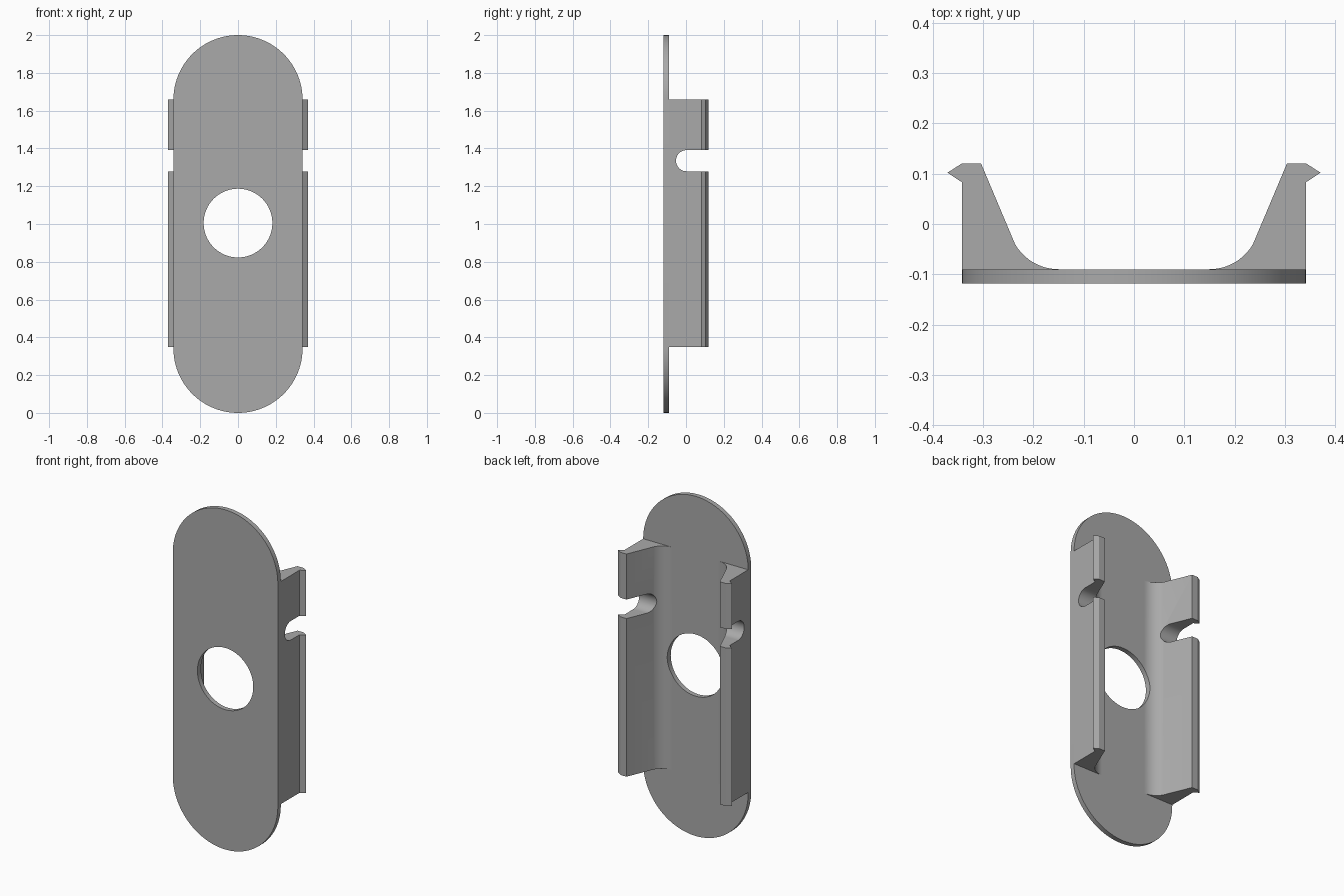
import bpy, bmesh
from math import sin, cos, pi
from mathutils import Vector

default = bpy.data.objects.get("Cube")
if default:
    bpy.data.objects.remove(default, do_unlink=True)

grey = bpy.data.materials.new("plain grey")
grey.use_nodes = True
colour = (0.4, 0.4, 0.4, 1)
grey.diffuse_color = colour
grey.node_tree.nodes["Principled BSDF"].inputs["Base Color"].default_value = colour

HALF_WIDTH, PLATE_FRONT, PLATE_BACK = 0.342, -0.118, -0.09
RAIL_BOTTOM, RAIL_TOP = 0.348, 1.659


def arc(cx, cy, r, start, end, steps):
    """Points along a circular arc, ends included."""
    angles = [start + (end - start) * i / steps for i in range(steps + 1)]
    return [(cx + r * cos(a), cy + r * sin(a)) for a in angles]


def prism(name, profile, place, low, high):
    """Extrude a closed profile; place maps (u, v, depth) to a position."""
    bm = bmesh.new()
    face = bm.faces.new([bm.verts.new(place(u, v, low)) for u, v in profile])
    moved = bmesh.ops.extrude_face_region(bm, geom=[face])["geom"]
    shift = Vector(place(0, 0, high)) - Vector(place(0, 0, low))
    bmesh.ops.translate(bm, vec=shift,
                        verts=[g for g in moved if isinstance(g, bmesh.types.BMVert)])
    bmesh.ops.recalc_face_normals(bm, faces=bm.faces)
    mesh = bpy.data.meshes.new(name)
    bm.to_mesh(mesh)
    bm.free()
    mesh.materials.append(grey)
    obj = bpy.data.objects.new(name, mesh)
    bpy.context.collection.objects.link(obj)
    return obj


def along_y(u, v, d):
    return (u, d, v)


def along_z(u, v, d):
    return (u, v, d)


def along_x(u, v, d):
    return (d, u, v)


# Rounded face plate
plate_outline = (arc(0, 2 - HALF_WIDTH, HALF_WIDTH, 0, pi, 48)
                 + arc(0, HALF_WIDTH, HALF_WIDTH, pi, 2 * pi, 48))
plate = prism("face_plate", plate_outline, along_y, PLATE_FRONT, PLATE_BACK)

# Clip rails: filleted sloping inner wall, pointed outer lip
fillet = arc(0.15, 0.01, 0.1, -pi / 2, -pi / 6, 12)
fillet = [(x, y) for x, y in fillet]
rail_profile = fillet + [(0.304, 0.12), (0.343, 0.12), (0.371, 0.102),
                         (HALF_WIDTH, 0.083), (HALF_WIDTH, PLATE_BACK)]
rails = []
for name, side in (("left_clip_rail", 1), ("right_clip_rail", -1)):
    outline = [(side * x, y) for x, y in rail_profile]
    rails.append(prism(name, outline, along_z, RAIL_BOTTOM, RAIL_TOP))

# Cutters: central round hole and the round-ended slot across both rails
hole = prism("hole_cutter", arc(0, 1.005, 0.182, 0, 2 * pi, 64)[:-1],
             along_y, -0.3, 0.3)
slot_profile = arc(0.003, 1.335, 0.056, pi / 2, 3 * pi / 2, 20) + [(0.3, 1.279), (0.3, 1.391)]
slot = prism("slot_cutter", slot_profile, along_x, -0.6, 0.6)


def cut(obj, cutter):
    mod = obj.modifiers.new("cut", 'BOOLEAN')
    mod.operation = 'DIFFERENCE'
    mod.solver = 'EXACT'
    mod.object = cutter
    bpy.context.view_layer.objects.active = obj
    bpy.ops.object.modifier_apply(modifier=mod.name)


cut(plate, hole)
for rail in rails:
    cut(rail, hole)
    cut(rail, slot)
for cutter in (hole, slot):
    bpy.data.objects.remove(cutter, do_unlink=True)

# Smooth the curved walls, keep the edges crisp
bpy.ops.object.select_all(action='DESELECT')
for obj in [plate] + rails:
    obj.select_set(True)
bpy.context.view_layer.objects.active = plate
bpy.ops.object.shade_smooth_by_angle(angle=pi / 7)
